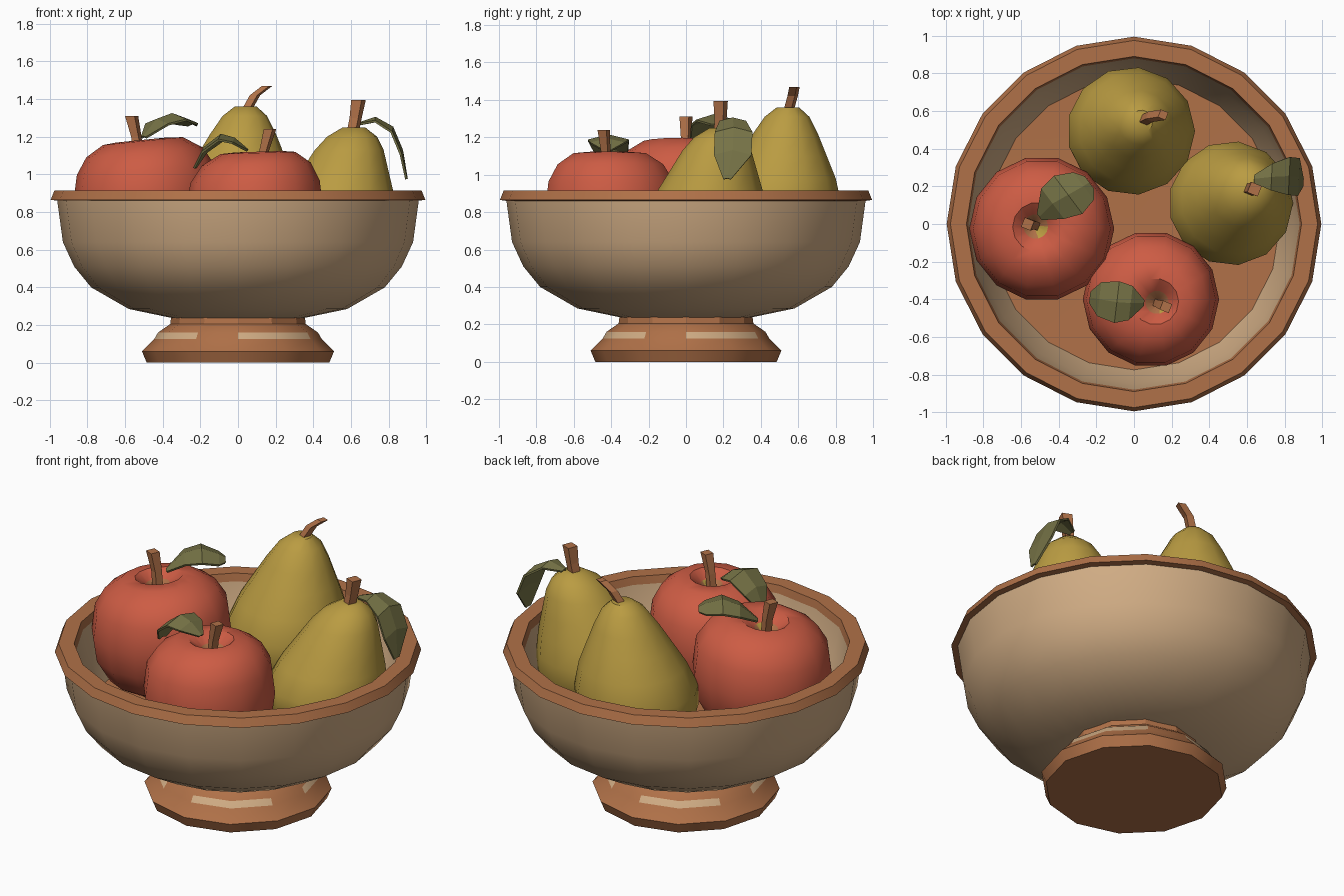
import bpy, bmesh, math
from mathutils import Vector

if "Cube" in bpy.data.objects:
    bpy.data.objects.remove(bpy.data.objects["Cube"])


def material(name, r, g, b):
    lin = [((c / 255 + 0.055) / 1.055) ** 2.4 for c in (r, g, b)]
    m = bpy.data.materials.new(name)
    m.diffuse_color = (*lin, 1)
    m.use_nodes = True
    m.node_tree.nodes["Principled BSDF"].inputs["Base Color"].default_value = m.diffuse_color
    return m


TERRACOTTA = material("terracotta brown", 176, 113, 72)
TAN = material("tan clay", 208, 172, 132)
RED = material("apple red", 205, 92, 68)
YELLOW = material("pear yellow", 186, 156, 66)
LEAF = material("leaf olive", 118, 115, 70)


def finish(name, bm, mats, smooth=None):
    bmesh.ops.recalc_face_normals(bm, faces=bm.faces)
    me = bpy.data.meshes.new(name)
    bm.to_mesh(me)
    bm.free()
    for m in mats:
        me.materials.append(m)
    if smooth:
        me.shade_smooth()
        me.set_sharp_from_angle(angle=math.radians(smooth))
    ob = bpy.data.objects.new(name, me)
    bpy.context.collection.objects.link(ob)
    return ob


def loft(name, rings, sides, mats, rule=None, smooth=None, turn=0.0):
    """Skin round rings (centre x, y, z, radius); rule(ring, side) picks the colour."""
    bm = bmesh.new()
    loops = []
    for x, y, z, r in rings:
        loops.append([bm.verts.new((x + r * math.cos(turn + math.tau * i / sides),
                                    y + r * math.sin(turn + math.tau * i / sides), z))
                      for i in range(sides)])
    for k in range(len(loops) - 1):
        for i in range(sides):
            j = (i + 1) % sides
            f = bm.faces.new((loops[k][i], loops[k][j], loops[k + 1][j], loops[k + 1][i]))
            f.material_index = rule(k, i) if rule else 0
    bm.faces.new(loops[0][::-1]).material_index = rule(0, 0) if rule else 0
    bm.faces.new(loops[-1]).material_index = rule(len(loops) - 2, 0) if rule else 0
    return finish(name, bm, mats, smooth)


# Bowl: tan outside, brown rim, tan inner wall, brown floor
bowl = [(.34, .235), (.58, .285), (.78, .40), (.87, .51), (.93, .64), (.96, .86),
        (.995, .865), (.975, .915), (.89, .915), (.88, .87), (.85, .72), (.775, .55), (.05, .54)]
loft("bowl", [(0, 0, z, r) for r, z in bowl], 20, [TAN, TERRACOTTA],
     lambda k, i: 1 if 5 <= k <= 8 or k == 11 else 0, 38)

# Pedestal foot with broken tan band
foot = [(.485, 0), (.51, .06), (.445, .125), (.425, .16), (.36, .205), (.355, .245)]
loft("foot", [(0, 0, z, r) for r, z in foot], 12, [TERRACOTTA, TAN],
     lambda k, i: 1 if k == 2 and i % 3 != 2 else 0, 28)


# Apples: squashed lathe with a dimple, slightly tilted
def apple(name, x, y, R, bottom, top, dent, tilt):
    shape = [(.40, 0), (.75, .12), (.95, .32), (1, .53), (.95, .76), (.80, .90),
             (.55, .99), (.34, 1.0), (.17, .93), (.04, .84)]
    h = top - bottom
    n = len(shape)
    rings = []
    for k, (r, t) in enumerate(shape):
        s = max(0, (k - 4) / (n - 5))
        rings.append((x + (dent[0] - x) * s, y + (dent[1] - y) * s, bottom + t * h, r * R))
    ob = loft(name, rings, 14, [RED, TERRACOTTA, YELLOW],
              lambda k, i: (2 if i in (11, 12, 13) else 1) if k == n - 2 else 0, 40)
    for v in ob.data.vertices:
        v.co.z += tilt * (v.co.x - x) * (v.co.z - bottom) / h


apple("apple_left", -.49, -.025, .385, .52, 1.185, (-.53, -.01), .10)
apple("apple_front", .09, -.40, .362, .46, 1.12, (.13, -.42), .03)


# Pears: rings leaning toward the tip
def pear(name, x, y, tip, prof):
    z0, z1 = .8, prof[-1][1]
    rings = []
    for r, z in prof:
        s = max(0, (z - z0) / (z1 - z0))
        rings.append((x + (tip[0] - x) * s, y + (tip[1] - y) * s, z, r))
    loft(name, rings, 13, [YELLOW], None, 40)


pear("pear_back", -.02, .49, (.04, .545),
     [(.16, .5), (.28, .58), (.335, .72), (.34, .84), (.295, .98), (.235, 1.1),
      (.18, 1.21), (.12, 1.31), (.06, 1.36)])
pear("pear_right", .515, .11, (.615, .185),
     [(.16, .48), (.28, .56), (.33, .68), (.33, .78), (.29, .9), (.235, 1.02),
      (.185, 1.13), (.135, 1.2), (.06, 1.25)])


# Stems: four-sided tapered sticks
def stem(name, *rings):
    loft(name, rings, 4, [TERRACOTTA], turn=.4)


stem("stem_apple_left", (-.52, -.01, 1.05, .03), (-.54, 0, 1.2, .03), (-.565, .0, 1.31, .038))
stem("stem_apple_front", (.12, -.42, 1.0, .028), (.14, -.43, 1.13, .028), (.17, -.44, 1.24, .036))
stem("stem_pear_back", (.04, .545, 1.33, .03), (.09, .57, 1.42, .03), (.155, .58, 1.47, .03))
stem("stem_pear_right", (.605, .18, 1.2, .035), (.625, .185, 1.3, .035), (.64, .185, 1.395, .042))


# Leaves: folded blades along a drooping midrib
def leaf(name, path, widths, side):
    bm = bmesh.new()
    side = Vector(side).normalized()
    rows = []
    for p, w in zip(path, widths):
        p = Vector(p)
        drop = Vector((0, 0, -.25 * w))
        rows.append([bm.verts.new(q) for q in (p - side * w + drop, p, p + side * w + drop)])
    for a, b in zip(rows, rows[1:]):
        for i in range(2):
            bm.faces.new((a[i], a[i + 1], b[i + 1], b[i]))
    ob = finish(name, bm, [LEAF])
    m = ob.modifiers.new("thickness", "SOLIDIFY")
    m.thickness = .012
    m.offset = 0


leaf("leaf_apple_left",
     [(-.50, .04, 1.20), (-.43, .11, 1.29), (-.35, .155, 1.32), (-.27, .20, 1.29), (-.24, .22, 1.27)],
     [.02, .10, .125, .09, .04], (-.6, .8, 0))
leaf("leaf_apple_front",
     [(.05, -.42, 1.13), (-.02, -.42, 1.19), (-.09, -.415, 1.21), (-.18, -.40, 1.14), (-.23, -.39, 1.04)],
     [.015, .09, .11, .09, .03], (.12, 1, 0))
leaf("leaf_pear_right",
     [(.64, .24, 1.27), (.73, .25, 1.30), (.82, .255, 1.25), (.87, .25, 1.13), (.895, .22, .98)],
     [.02, .07, .10, .10, .02], (.05, 1, 0))
